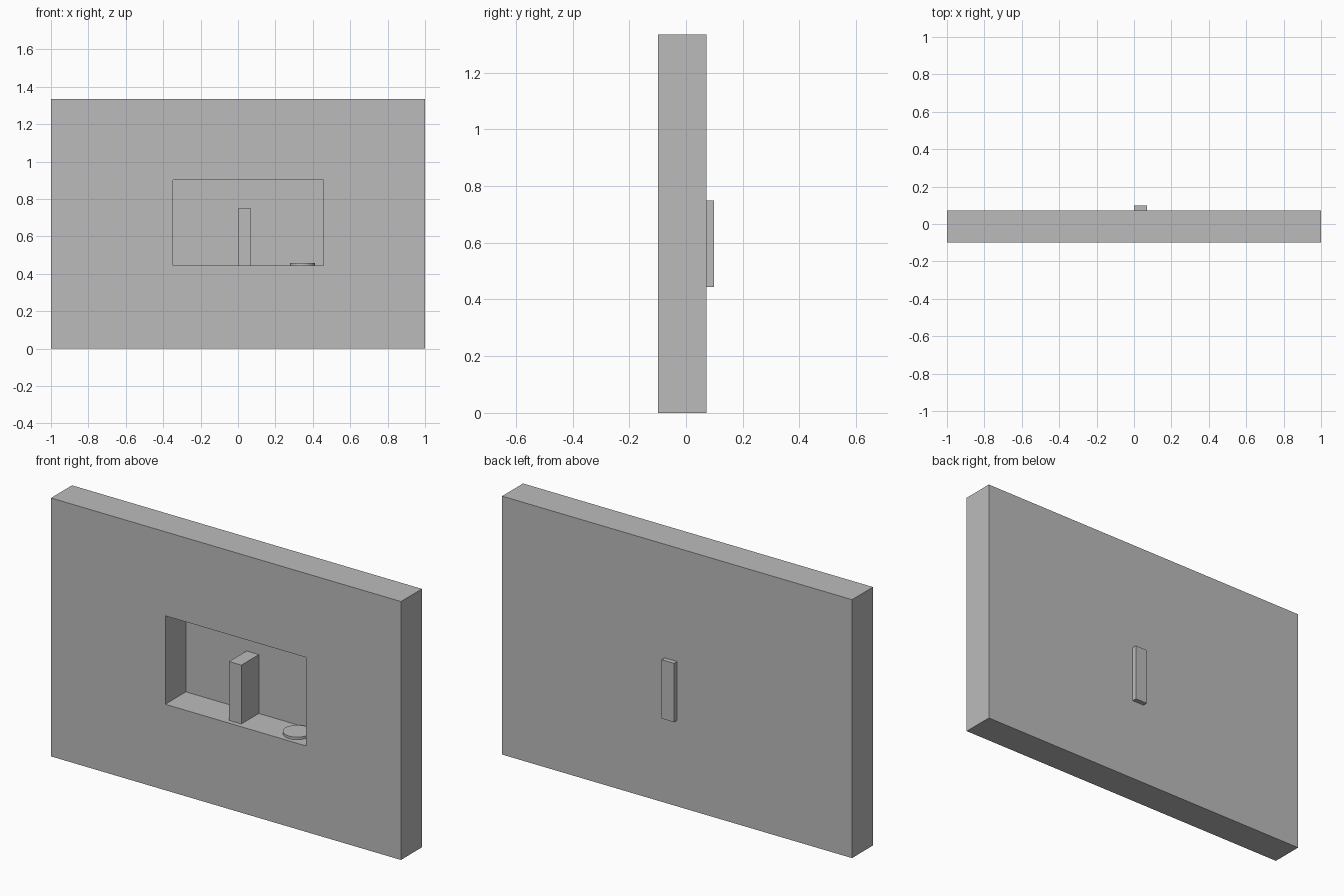
import bpy

default = bpy.data.objects.get("Cube")
if default:
    bpy.data.objects.remove(default, do_unlink=True)

# One plain grey for every part
grey = bpy.data.materials.new("plain grey")
grey.use_nodes = True
grey.diffuse_color = (0.5, 0.5, 0.5, 1)
grey.node_tree.nodes["Principled BSDF"].inputs["Base Color"].default_value = grey.diffuse_color


def box(name, low, high):
    """Box spanning two opposite corners."""
    bpy.ops.mesh.primitive_cube_add(size=1)
    obj = bpy.context.object
    obj.name = name
    obj.location = [(a + b) / 2 for a, b in zip(low, high)]
    obj.scale = [b - a for a, b in zip(low, high)]
    bpy.ops.object.transform_apply(location=True, rotation=False, scale=True)
    obj.data.materials.append(grey)
    return obj


FRONT, BACK = -0.098, 0.073
FLOOR = 0.444

# Wall with a deep window niche, closed by a thin skin at the back
wall = box("wall", (-1, FRONT, 0), (1, BACK, 1.335))
cutter = box("niche_cutter", (-0.347, FRONT - 0.1, FLOOR), (0.458, BACK - 0.003, 0.901))
cutter.hide_render = True
cut = wall.modifiers.new("niche", "BOOLEAN")
cut.operation = "DIFFERENCE"
cut.solver = "EXACT"
cut.object = cutter
bpy.context.view_layer.objects.active = wall
bpy.ops.object.modifier_apply(modifier=cut.name)
bpy.data.objects.remove(cutter, do_unlink=True)

# Upright post on the niche floor, passing out through the back
box("post", (0, FRONT + 0.025, FLOOR), (0.07, BACK + 0.025, 0.748))

# Flat disc lying on the niche floor
thickness = 0.013
bpy.ops.mesh.primitive_cylinder_add(
    vertices=48, radius=0.067, depth=thickness,
    location=(0.345, -0.01, FLOOR + thickness / 2))
disc = bpy.context.object
disc.name = "disc"
disc.data.materials.append(grey)
bpy.ops.object.shade_smooth_by_angle()
